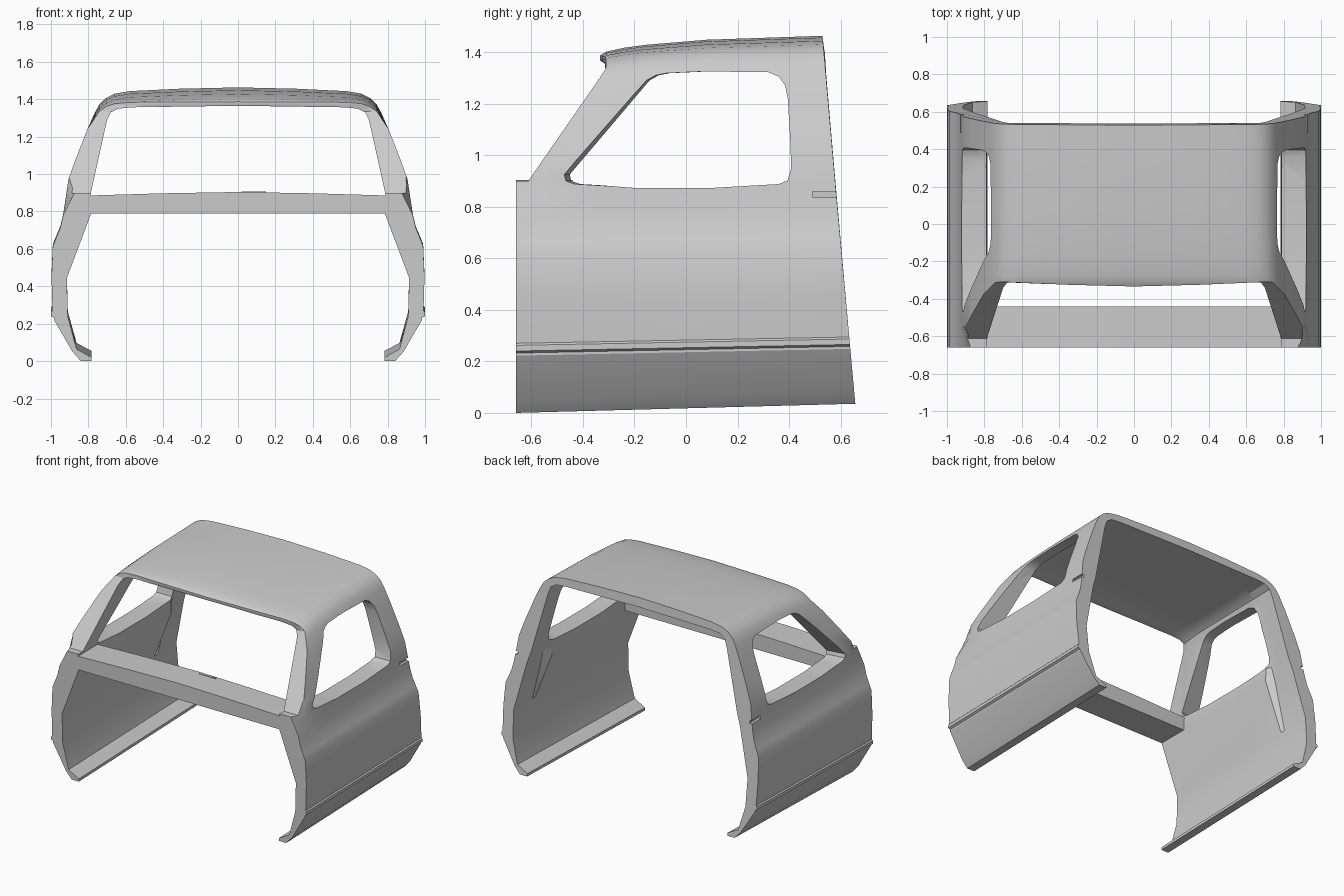
import bpy, bmesh, math
from mathutils import Vector

old = bpy.data.objects.get("Cube")
if old:
    bpy.data.objects.remove(old, do_unlink=True)

grey = bpy.data.materials.new("primer_grey")
grey.use_nodes = True
COL = (0.6, 0.6, 0.6, 1)
grey.diffuse_color = COL
grey.node_tree.nodes["Principled BSDF"].inputs["Base Color"].default_value = COL


def loft(name, sections):
    """Closed solid through equal-length closed rings of points."""
    bm = bmesh.new()
    rings = [[bm.verts.new(p) for p in s] for s in sections]
    n = len(rings[0])
    for a, b in zip(rings, rings[1:]):
        for i in range(n):
            j = (i + 1) % n
            bm.faces.new((a[i], a[j], b[j], b[i]))
    bm.faces.new(rings[0])
    bm.faces.new(rings[-1])
    bmesh.ops.recalc_face_normals(bm, faces=bm.faces)
    me = bpy.data.meshes.new(name)
    bm.to_mesh(me)
    bm.free()
    me.materials.append(grey)
    ob = bpy.data.objects.new(name, me)
    bpy.context.collection.objects.link(ob)
    return ob


def cut(target, cutter):
    """Subtract the cutter and remove it."""
    cutter.hide_render = True
    mod = target.modifiers.new("cut", 'BOOLEAN')
    mod.operation = 'DIFFERENCE'
    mod.solver = 'EXACT'
    mod.object = cutter
    bpy.context.view_layer.update()
    dg = bpy.context.evaluated_depsgraph_get()
    me = bpy.data.meshes.new_from_object(target.evaluated_get(dg))
    target.modifiers.clear()
    target.data = me
    bpy.data.objects.remove(cutter, do_unlink=True)


def smooth(ob, angle):
    bpy.ops.object.select_all(action='DESELECT')
    ob.select_set(True)
    bpy.context.view_layer.objects.active = ob
    bpy.ops.object.shade_smooth_by_angle(angle=math.radians(angle))


def interp(t, table):
    if t <= table[0][0]:
        return table[0][1]
    for (a, va), (b, vb) in zip(table, table[1:]):
        if t <= b:
            return va + (vb - va) * (t - a) / (b - a)
    return table[-1][1]


# Half cross-sections (x, z): outer skin from sill to roof, inner skin likewise
OUTER = [(0.84, 0.0), (0.885, 0.05), (0.985, 0.222), (0.985, 0.232), (1.0, 0.24),
         (1.0, 0.262), (0.992, 0.27), (0.997, 0.45), (0.99, 0.615), (0.972, 0.66),
         (0.95, 0.715), (0.935, 0.78), (0.92, 0.88), (0.907, 0.97), (0.87, 1.075),
         (0.805, 1.24), (0.765, 1.33), (0.74, 1.375), (0.705, 1.408), (0.66, 1.43),
         (0.58, 1.444), (0.31, 1.457), (0.0, 1.464)]
INNER = [(0.783, 0.0), (0.783, 0.02), (0.863, 0.064), (0.91, 0.24), (0.915, 0.444),
         (0.785, 0.79), (0.79, 0.885), (0.70, 1.29), (0.68, 1.33), (0.64, 1.35),
         (0.56, 1.357), (0.0, 1.365)]
ROOF_DROP = [(-0.335, -0.078), (-0.31, -0.062), (-0.24, -0.047), (-0.16, -0.036),
             (0.08, -0.016), (0.55, 0.0)]
INNER_RISE = [(-0.3, 0.0), (-0.2, 0.02), (0.55, 0.035)]


def section(y):
    last = y > 0.6

    def place(x, z, outer):
        if outer and y < -0.65:                       # rounded cowl corner
            x -= {0.88: 0.035, 0.97: 0.07}.get(z, 0)
        if not outer and y > 0.4:                     # slimmer rear pillar
            x += {0.79: 0.05, 0.885: 0.015}.get(z, 0)
        yy = 0.657 - 0.087 * z if last else y         # raked rear edge
        if z > 1.25:
            w = min(1, (z - 1.25) / (0.21 if outer else 0.1))
            z += w * interp(yy, ROOF_DROP if outer else INNER_RISE)
        else:                                         # sill climbs to the rear
            z += 0.035 * (yy + 0.66) / 1.3 * max(0, 1 - z / 0.9)
        return Vector((x, yy, z))

    o = [place(x, z, True) for x, z in OUTER]
    i = [place(x, z, False) for x, z in INNER]
    flip = lambda pts: [Vector((-p.x, p.y, p.z)) for p in pts]
    return o + flip(o[-2::-1]) + flip(i) + i[-2::-1]


# Cab shell: sides and roof in one skin
shell = loft("cab_shell", [section(y) for y in
             (-0.66, -0.55, -0.335, -0.31, -0.275, -0.24, -0.16, -0.04,
              0.08, 0.375, 0.41, 0.48, 0.7)])

# Windshield cut: raked line along the pillars with a bowed roof lip
def windshield_section(x, bow):
    pts = [(-1, 0.9), (-0.612, 0.9), (-0.335, 1.30), (-0.312, 1.335),
           (-0.30 - bow, 1.37), (-0.30 - bow, 1.6), (-1, 1.6)]
    return [(x, y, z) for y, z in pts]

cut(shell, loft("windshield_cutter", [windshield_section(x, b) for x, b in
    ((-1.2, 0.0), (-0.7, 0.01), (-0.35, 0.025), (0, 0.034),
     (0.35, 0.025), (0.7, 0.01), (1.2, 0.0))]))

# Side windows, narrowing at the front towards the inside
WINDOW = [(-0.502, 0.925), (-0.495, 0.90), (-0.46, 0.888), (-0.2, 0.873), (0.1, 0.873),
          (0.36, 0.888), (0.395, 0.903), (0.408, 0.95), (0.405, 1.05), (0.395, 1.22),
          (0.385, 1.27), (0.36, 1.305), (0.32, 1.322), (0.08, 1.325), (-0.13, 1.318),
          (-0.17, 1.31), (-0.205, 1.29)]
for s in (1, -1):
    inner = [(s * 0.66, y + (0.07 if y < -0.12 and not -0.3 < y < -0.19 or z > 1.2 and y < -0.1
                             else 0), z) for y, z in WINDOW]
    outer = [(s * 1.1, y - (0.06 if y < -0.4 else 0), z) for y, z in WINDOW]
    outer = [(s * 1.1, y, z) for y, z in WINDOW]
    cut(shell, loft("window_cutter", [inner, outer]))
    # Latch notch at the rear edge of each side
    notch = [(0.49, 0.838), (0.7, 0.834), (0.7, 0.858), (0.49, 0.86)]
    cut(shell, loft("notch_cutter", [[(s * x, y, z) for y, z in notch] for x in (0.908, 1.1)]))
smooth(shell, 28)

# Cowl bar under the windshield, with a slightly crowned top
COWL = [(-0.80, 0.79), (0.80, 0.79), (0.81, 0.885), (0.4, 0.897), (0, 0.904),
        (-0.4, 0.897), (-0.81, 0.885)]
cowl = loft("cowl_bar", [[(x, y, z) for x, z in COWL] for y in (-0.66, -0.44)])
smooth(cowl, 30)

# Thin vent slot on the cowl
vent = [(0.02, -0.465), (0.15, -0.465), (0.15, -0.455), (0.02, -0.455)]
loft("cowl_vent", [[(x, y, z) for x, y in vent] for z in (0.898, 0.906)])
